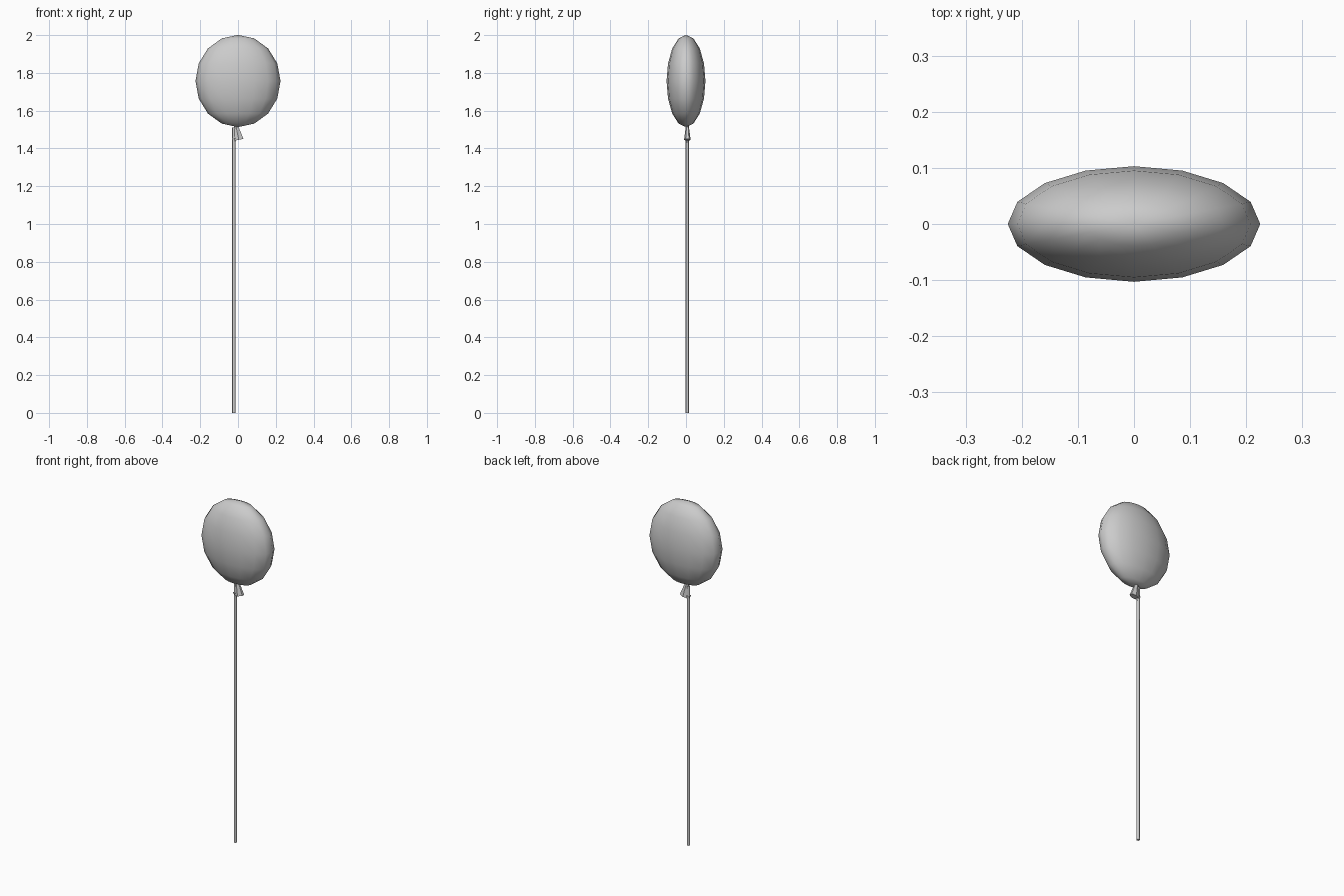
import bpy, math

if "Cube" in bpy.data.objects:
    bpy.data.objects.remove(bpy.data.objects["Cube"])


def finish(name, scale=(1, 1, 1), rot=(0, 0, 0), angle=None):
    ob = bpy.context.object
    ob.name = name
    ob.scale = scale
    ob.rotation_euler = rot
    bpy.ops.object.transform_apply(location=False, rotation=True, scale=True)
    if angle:
        bpy.ops.object.shade_smooth_by_angle(angle=math.radians(angle))
    return ob


# Flattened balloon body, with a slightly fuller outline than an ellipse
bpy.ops.mesh.primitive_uv_sphere_add(segments=16, ring_count=8, radius=1, location=(0, 0, 1.757))
balloon = finish("balloon", (0.225, 0.103, 0.244), angle=60)

# Flared, slightly tilted knot under the balloon
bpy.ops.mesh.primitive_cone_add(vertices=6, radius1=0.029, radius2=0.012, depth=0.08,
                                location=(-0.004, 0.007, 1.485))
finish("knot", (1, 0.6, 1), (0, math.radians(-12), 0))

# Little pinched tip that closes the knot around the stick
bpy.ops.mesh.primitive_cone_add(vertices=6, radius1=0.006, radius2=0.016, depth=0.025,
                                location=(-0.019, 0.007, 1.443))
finish("knot_tip", (1, 0.8, 1))

# Long straight stick down to the ground
bpy.ops.mesh.primitive_cylinder_add(vertices=8, radius=0.0085, depth=1.51,
                                    location=(-0.022, 0.007, 0.755))
finish("stick", angle=50)
